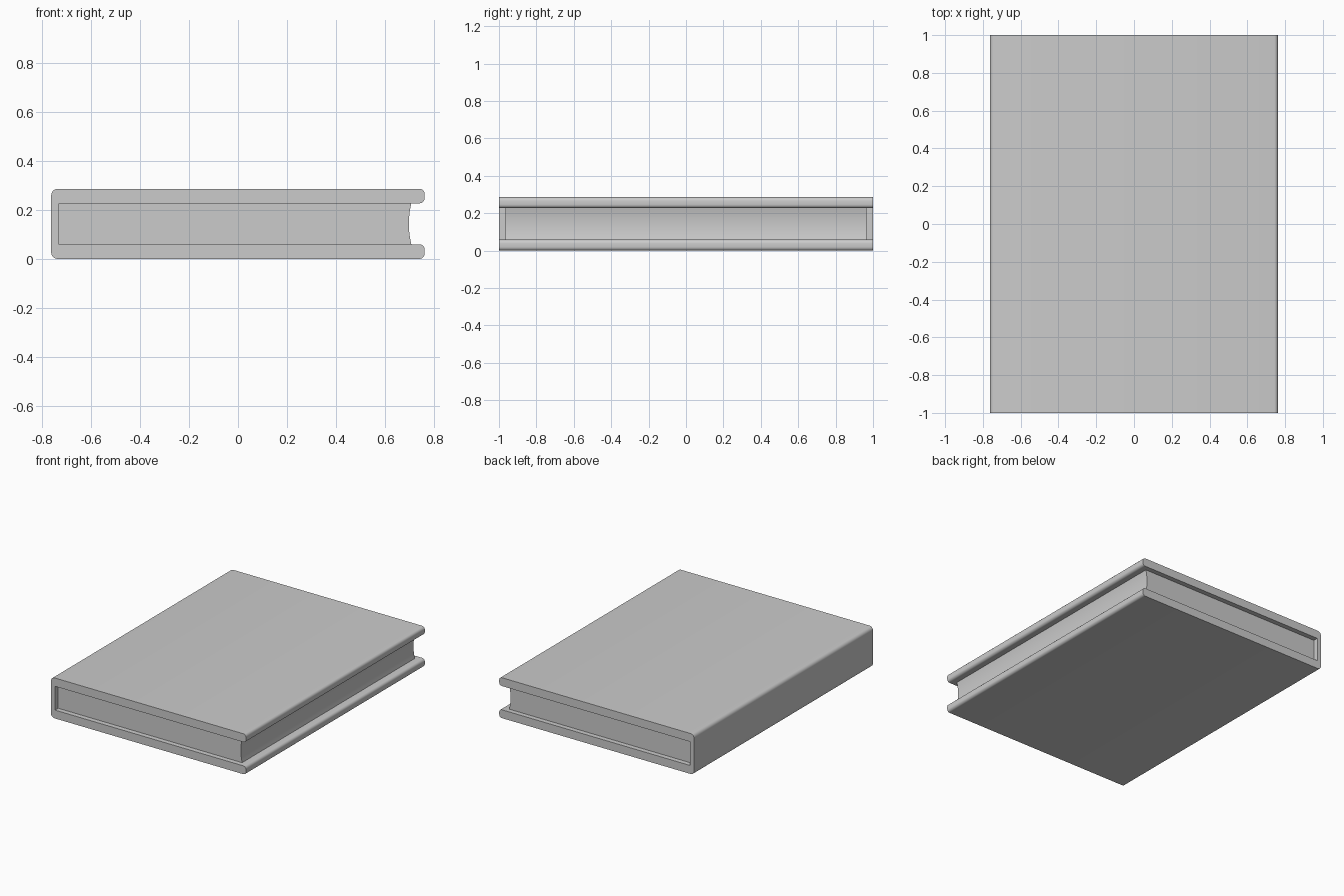
import bpy, bmesh
from math import cos, sin, radians

if "Cube" in bpy.data.objects:
    bpy.data.objects.remove(bpy.data.objects["Cube"])


def arc(cx, cz, r, a0, a1, n=5):
    return [(cx + r * cos(radians(a0 + (a1 - a0) * i / n)),
             cz + r * sin(radians(a0 + (a1 - a0) * i / n))) for i in range(n + 1)]


def extrude_profile(name, pts, half):
    """Extrude an x-z outline along y, from -half to half."""
    bm = bmesh.new()
    face = bm.faces.new([bm.verts.new((x, -half, z)) for x, z in pts])
    ext = bmesh.ops.extrude_face_region(bm, geom=[face], use_keep_orig=True)
    verts = [g for g in ext["geom"] if isinstance(g, bmesh.types.BMVert)]
    bmesh.ops.translate(bm, verts=verts, vec=(0, 2 * half, 0))
    bmesh.ops.recalc_face_normals(bm, faces=bm.faces)
    mesh = bpy.data.meshes.new(name)
    bm.to_mesh(mesh)
    bm.free()
    obj = bpy.data.objects.new(name, mesh)
    bpy.context.collection.objects.link(obj)
    bpy.ops.object.select_all(action='DESELECT')
    obj.select_set(True)
    bpy.context.view_layer.objects.active = obj
    bpy.ops.object.shade_smooth_by_angle(angle=radians(35))
    return obj


L, R, H = -0.763, 0.762, 0.286          # outer cover limits
IN_L, IN_B, IN_T = -0.732, 0.06, 0.227  # hollow inside the cover
OUT, LIP = 0.026, 0.02                  # corner radii

# Cover: both boards and the spine in one C-shaped outline
top_half = (arc(R - LIP, IN_T + LIP, LIP, -90, 0)
            + arc(R - LIP, H - LIP, LIP, 0, 90)
            + arc(L + OUT, H - OUT, OUT, 90, 180))
bottom_half = [(x, H - z) for x, z in reversed(top_half)]
inner = [(IN_L, H - IN_T), (IN_L, IN_T)]
extrude_profile("cover", top_half + bottom_half + inner, 1.0)

# Page block with a hollowed fore edge
N = 10
fore_edge = []
for i in range(N + 1):
    t = 2 * i / N - 1
    fore_edge.append((0.698 + 0.01 * t * t, H / 2 + t * (IN_T - H / 2)))
extrude_profile("pages", [(IN_L, H - IN_T)] + fore_edge + [(IN_L, IN_T)], 0.965)
